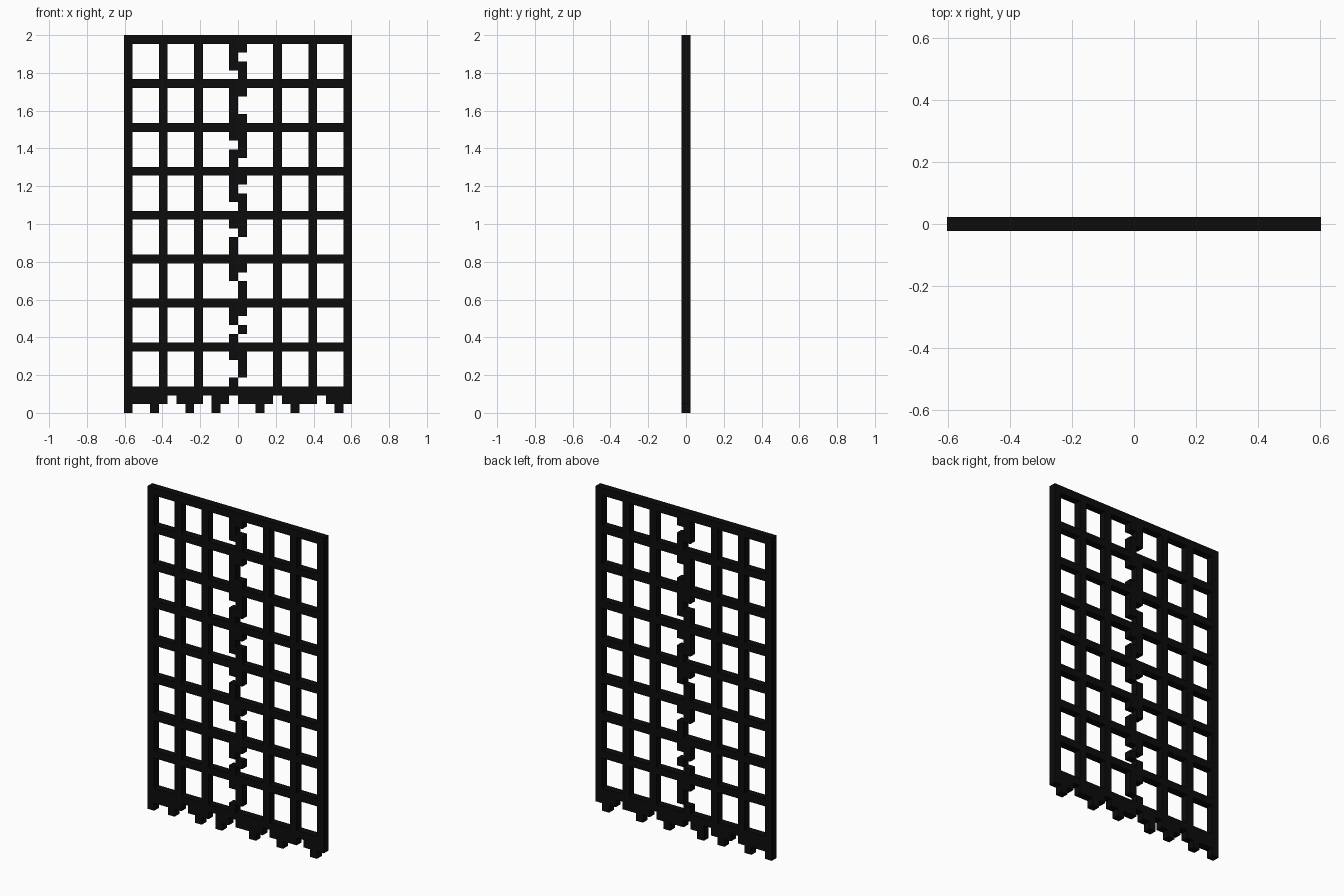
import bpy
import bmesh

cube = bpy.data.objects.get("Cube")
if cube:
    bpy.data.objects.remove(cube, do_unlink=True)

COLS, ROWS = 26, 43          # lattice is laid out on square cells, row 0 at the top
U = 2.0 / ROWS               # cell size, also the thickness

iron = bpy.data.materials.new("black_iron")
iron.use_nodes = True
iron.diffuse_color = (0.0035, 0.0035, 0.0035, 1)
iron.node_tree.nodes["Principled BSDF"].inputs["Base Color"].default_value = iron.diffuse_color


def plate(name, cells):
    """Solid one cell thick covering the given (column, row) cells."""
    bm = bmesh.new()
    verts = {}

    def corner(c, r):
        if (c, r) not in verts:
            verts[c, r] = bm.verts.new(((c - COLS / 2) * U, -U / 2, (ROWS - r) * U))
        return verts[c, r]

    for c, r in sorted(cells):
        bm.faces.new([corner(c, r + 1), corner(c + 1, r + 1), corner(c + 1, r), corner(c, r)])
    ext = bmesh.ops.extrude_face_region(bm, geom=bm.faces[:])
    moved = [g for g in ext["geom"] if isinstance(g, bmesh.types.BMVert)]
    bmesh.ops.translate(bm, verts=moved, vec=(0, U, 0))
    bmesh.ops.recalc_face_normals(bm, faces=bm.faces[:])
    mesh = bpy.data.meshes.new(name)
    bm.to_mesh(mesh)
    bm.free()
    mesh.materials.append(iron)
    obj = bpy.data.objects.new(name, mesh)
    bpy.context.collection.objects.link(obj)
    return obj


# Upright bars and cross rails
uprights = (0, 4, 8, 17, 21, 25)
plate("lattice_bars", {(c, r) for c in range(COLS) for r in range(40)
                       if c in uprights or r % 5 == 0})

# Jagged bars where the two halves meet: one four-cell pattern per panel, top to bottom
seams = {
    "right_seam_bar": (12, "1110 1111 1011 1110 1011 1100 1101 1001"),
    "left_seam_bar": (13, "1011 1001 1110 1011 1100 1011 1010 1110"),
}
for name, (col, pattern) in seams.items():
    plate(name, {(col, 5 * p + 1 + i) for p, panel in enumerate(pattern.split())
                 for i, mark in enumerate(panel) if mark == "1"})

# Thick bottom beam with notches in its lower edge
notches = (5, 9, 12, 17, 22)
plate("bottom_beam", {(c, r) for c in range(COLS) for r in (40, 41)
                      if r == 40 or c not in notches})

# Short teeth under the beam
for i, col in enumerate((0, 3, 7, 10, 15, 19, 24)):
    plate(f"bottom_tooth_{i + 1}", {(col, 42)})
